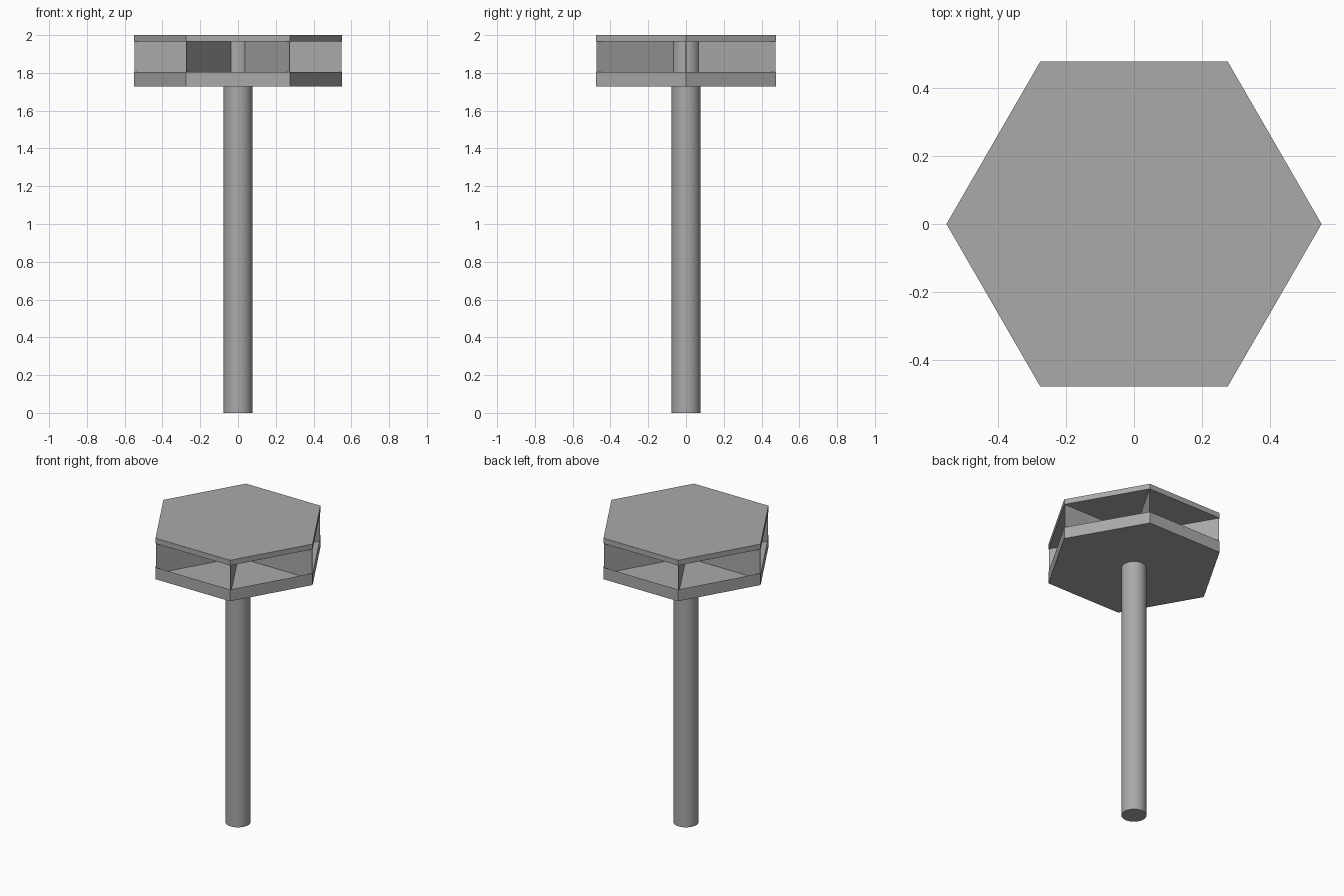
import bpy
import bmesh
from math import cos, sin, tau
from mathutils import Matrix

cube = bpy.data.objects.get("Cube")
if cube:
    bpy.data.objects.remove(cube, do_unlink=True)

HEAD_R = 0.55      # corner radius of the hexagonal head
POLE_R = 0.076
TRAY_Z = 1.727     # underside of the tray
FLOOR_Z = 1.765    # sunken floor inside the tray
RIM_Z = 1.805      # top of the tray rim
ROOF_Z = 1.965     # underside of the roof
TOP_Z = 2.0

grey = bpy.data.materials.new("metal grey")
grey.use_nodes = True
colour = (0.4, 0.4, 0.4, 1)
grey.diffuse_color = colour
grey.node_tree.nodes["Principled BSDF"].inputs["Base Color"].default_value = colour


def finish(name, bm):
    bmesh.ops.recalc_face_normals(bm, faces=bm.faces)
    mesh = bpy.data.meshes.new(name)
    bm.to_mesh(mesh)
    bm.free()
    mesh.materials.append(grey)
    obj = bpy.data.objects.new(name, mesh)
    bpy.context.collection.objects.link(obj)
    return obj


def prism(radius, sides, z0, z1):
    """Upright prism with a corner on +x; returns the bmesh and its top face."""
    bm = bmesh.new()
    rings = [[bm.verts.new((radius * cos(tau * i / sides), radius * sin(tau * i / sides), z))
              for i in range(sides)] for z in (z0, z1)]
    bm.faces.new(reversed(rings[0]))
    top = bm.faces.new(rings[1])
    for i in range(sides):
        j = (i + 1) % sides
        bm.faces.new((rings[0][i], rings[0][j], rings[1][j], rings[1][i]))
    return bm, top


# Round pole, running up through the head to the roof
bm, _ = prism(POLE_R, 48, 0, ROOF_Z)
pole = finish("pole", bm)
bpy.context.view_layer.objects.active = pole
pole.select_set(True)
bpy.ops.object.shade_smooth_by_angle()

# Hexagonal tray with a thin raised rim
bm, top = prism(HEAD_R, 6, TRAY_Z, RIM_Z)
bmesh.ops.inset_region(bm, faces=[top], thickness=0.008)
bmesh.ops.translate(bm, verts=top.verts, vec=(0, 0, FLOOR_Z - RIM_Z))
finish("tray", bm)

# Flat hexagonal roof
bm, _ = prism(HEAD_R, 6, ROOF_Z, TOP_Z)
finish("roof", bm)

# Thin upright dividers from the pole to each corner
inner, outer = POLE_R - 0.01, HEAD_R - 0.003
for i in range(6):
    bm = bmesh.new()
    bmesh.ops.create_cube(bm, size=1, matrix=Matrix.Rotation(tau * i / 6, 4, "Z")
                          @ Matrix.Translation(((inner + outer) / 2, 0, (FLOOR_Z + ROOF_Z) / 2))
                          @ Matrix.Diagonal((outer - inner, 0.003, ROOF_Z - FLOOR_Z, 1)))
    finish(f"divider_{i + 1}", bm)
